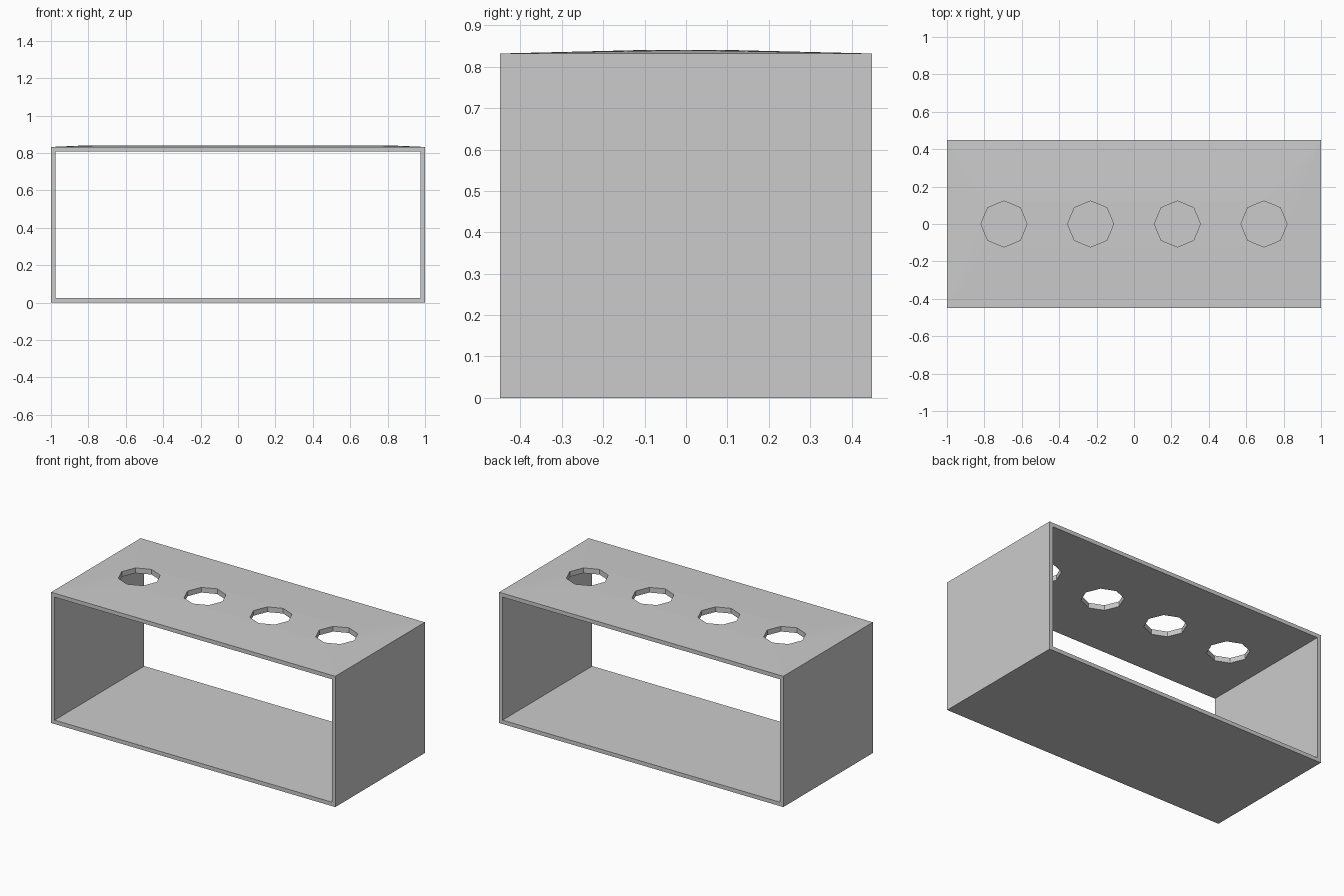
import bpy, bmesh, math

if "Cube" in bpy.data.objects:
    bpy.data.objects.remove(bpy.data.objects["Cube"])

W, D, H, T = 1.0, 0.45, 0.832, 0.025      # half width, half depth, height, wall thickness
CROWN = 0.008                             # hole rims sit slightly above the top's edges
HOLES = (-0.695, -0.232, 0.232, 0.695)
R, SIDES = 0.123, 8

bm = bmesh.new()


def section(w, z0, z1, y):
    """Rectangular outline in the xz plane, starting bottom left."""
    return [bm.verts.new((x, y, z)) for x, z in ((-w, z0), (w, z0), (w, z1), (-w, z1))]


def octagon(cx, z):
    return [bm.verts.new((cx + R * math.cos(a), R * math.sin(a), z))
            for a in (2 * math.pi * i / SIDES for i in range(SIDES))]


def loop_edges(vs):
    out = []
    for a, b in zip(vs, vs[1:] + vs[:1]):
        out.append(bm.edges.get((a, b)) or bm.edges.new((a, b)))
    return out


def strip(a, b):
    """Closed band of quads between two matching loops."""
    n = len(a)
    for i in range(n):
        j = (i + 1) % n
        bm.faces.new((a[i], a[j], b[j], b[i]))


def panel(border, holes, normal):
    """Flat panel with holes cut through it."""
    edges = loop_edges(border)
    for h in holes:
        edges += loop_edges(h)
    bmesh.ops.triangle_fill(bm, use_beauty=True, use_dissolve=False, edges=edges, normal=normal)


# Open rectangular tube: outer and inner sections at front and back
of, ob = section(W, 0, H, -D), section(W, 0, H, D)
nf, nb = section(W - T, T, H - T, -D), section(W - T, T, H - T, D)
strip(of, nf)
strip(ob, nb)
for f, b in ((of, ob), (nf, nb)):
    for i, j in ((0, 1), (1, 2), (3, 0)):       # floor and the two sides
        bm.faces.new((f[i], f[j], b[j], b[i]))

# Top and ceiling with the four octagonal holes
upper = [octagon(x, H) for x in HOLES]
lower = [octagon(x, H - T) for x in HOLES]
panel([of[3], of[2], ob[2], ob[3]], upper, (0, 0, 1))
panel([nf[3], nf[2], nb[2], nb[3]], lower, (0, 0, -1))
for u, l in zip(upper, lower):
    strip(u, l)
    for v in u:
        v.co.z += CROWN

bmesh.ops.recalc_face_normals(bm, faces=bm.faces)
mesh = bpy.data.meshes.new("holder_frame")
bm.to_mesh(mesh)
bm.free()
bpy.context.collection.objects.link(bpy.data.objects.new("holder_frame", mesh))
